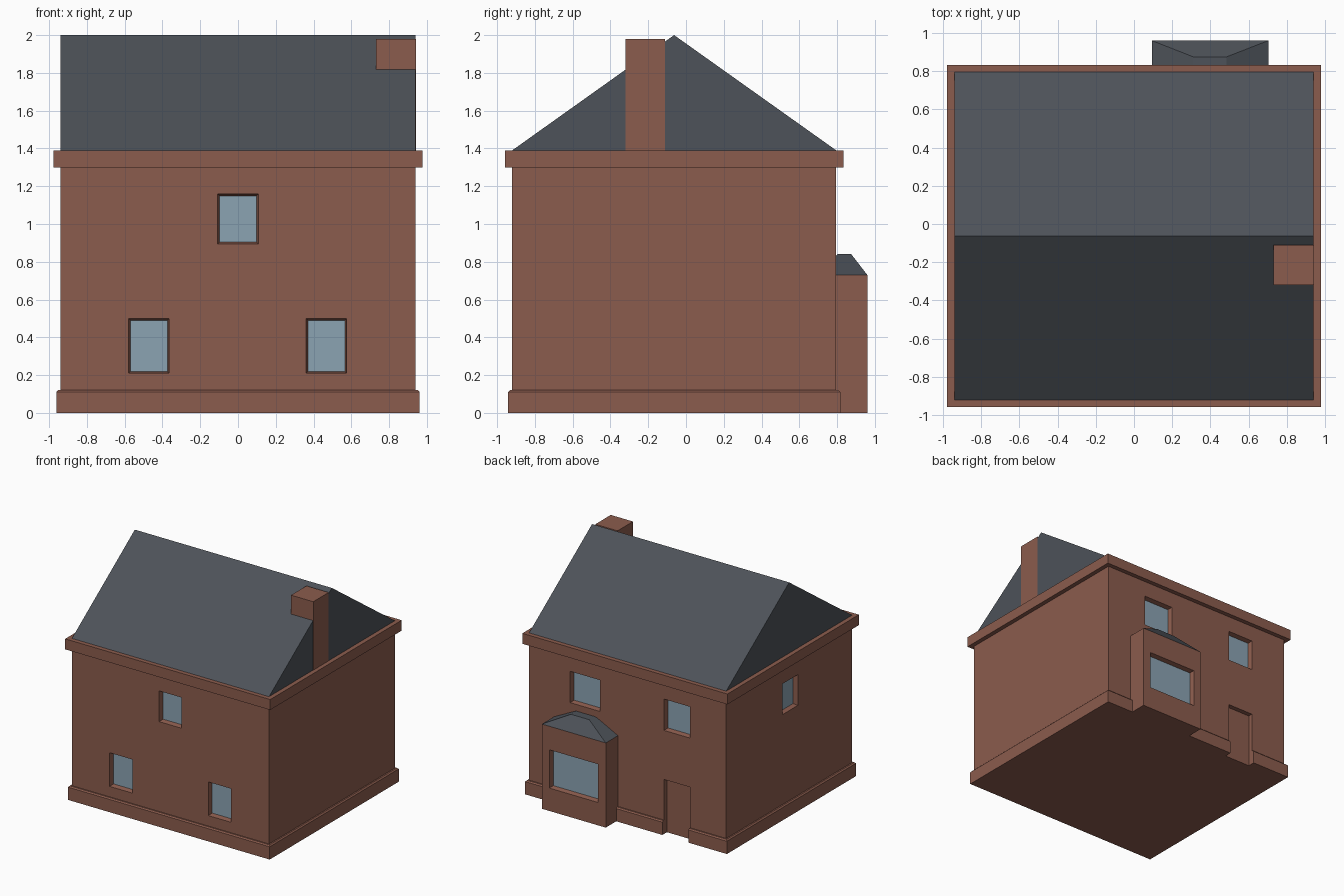
import bpy, bmesh
from math import radians
from mathutils import Matrix

if "Cube" in bpy.data.objects:
    bpy.data.objects.remove(bpy.data.objects["Cube"])


def material(name, rgb):
    m = bpy.data.materials.new(name)
    m.diffuse_color = (*rgb, 1)
    m.use_nodes = True
    m.node_tree.nodes["Principled BSDF"].inputs["Base Color"].default_value = m.diffuse_color
    return m


BRICK = material("brick", (0.26, 0.107, 0.075))
SLATE = material("slate", (0.075, 0.085, 0.1))
GLASS = material("glass", (0.26, 0.37, 0.45))


def loft(name, rings, mat=None, matrix=Matrix()):
    """Closed solid through rectangles given as (x0, x1, y0, y1, z)."""
    bm = bmesh.new()
    loops = [[bm.verts.new(p) for p in
              ((x0, y0, z), (x1, y0, z), (x1, y1, z), (x0, y1, z))]
             for x0, x1, y0, y1, z in rings]
    for a, b in zip(loops, loops[1:]):
        for i in range(4):
            j = (i + 1) % 4
            bm.faces.new((a[i], a[j], b[j], b[i]))
    bm.faces.new(loops[0][::-1])
    bm.faces.new(loops[-1])
    bmesh.ops.remove_doubles(bm, verts=bm.verts, dist=1e-5)
    bmesh.ops.recalc_face_normals(bm, faces=bm.faces)
    bm.transform(matrix)
    mesh = bpy.data.meshes.new(name)
    bm.to_mesh(mesh)
    bm.free()
    ob = bpy.data.objects.new(name, mesh)
    bpy.context.collection.objects.link(ob)
    if mat:
        mesh.materials.append(mat)
    return ob


def box(name, x0, x1, y0, y1, z0, z1, mat=None):
    return loft(name, [(x0, x1, y0, y1, z0), (x0, x1, y0, y1, z1)], mat)


def cut(ob, cutter):
    cutter.hide_render = True
    mod = ob.modifiers.new("opening", 'BOOLEAN')
    mod.object, mod.operation, mod.solver = cutter, 'DIFFERENCE', 'EXACT'
    dg = bpy.context.evaluated_depsgraph_get()
    mesh = bpy.data.meshes.new_from_object(ob.evaluated_get(dg))
    ob.modifiers.clear()
    ob.data = mesh
    bpy.data.objects.remove(cutter)


def window(wall, name, centre, width, height, turn):
    """Splayed recess with a glass pane; turn 0 faces the front."""
    m = (Matrix.Translation(centre) @ Matrix.Rotation(radians(turn), 4, 'Z')
         @ Matrix.Rotation(radians(90), 4, 'X'))

    def ring(inset, z):
        w, h = width / 2 - inset, height / 2 - inset
        return (-w, w, -h, h, z)
    cut(wall, loft("cutter", [ring(0.01, -0.04), ring(-0.005, 0.02)], None, m))
    loft(name, [ring(0.01, -0.041), ring(0.01, -0.038)], GLASS, m)


# Walls with plinth and cornice in one stepped solid
def outline(out, z):
    return (-0.94 - out, 0.94 + out, -0.92 - out, 0.795 + out, z)


walls = loft("walls", [outline(0.022, 0), outline(0.022, 0.11), outline(0.012, 0.12),
                       outline(0, 0.12), outline(0, 1.30), outline(0.038, 1.30),
                       outline(0.038, 1.39)], BRICK)

# Door recess
cut(walls, box("cutter", -0.595, -0.347, 0.755, 0.9, -0.1, 0.47))

# Windows: front, back and left side
window(walls, "front_window_left", (-0.472, -0.92, 0.355), 0.215, 0.29, 0)
window(walls, "front_window_right", (0.468, -0.92, 0.355), 0.215, 0.29, 0)
window(walls, "front_window_upper", (0, -0.92, 1.027), 0.215, 0.265, 0)
window(walls, "back_window_large", (0.405, 0.795, 1.028), 0.285, 0.27, 180)
window(walls, "back_window_small", (-0.471, 0.795, 1.028), 0.248, 0.27, 180)
window(walls, "side_window", (-0.94, -0.075, 1.027), 0.21, 0.265, -90)

# Gabled roof and chimney
loft("roof", [(-0.94, 0.94, -0.92, 0.795, 1.39), (-0.94, 0.94, -0.063, -0.063, 2.0)], SLATE)
box("chimney", 0.73, 0.942, -0.32, -0.11, 1.388, 1.98, BRICK)

# Bay with hipped roof
bay = box("bay", 0.093, 0.703, 0.71, 0.96, 0, 0.73, BRICK)
window(bay, "bay_window", (0.398, 0.96, 0.362), 0.465, 0.33, 180)
loft("bay_roof", [(0.093, 0.703, 0.71, 0.96, 0.73), (0.31, 0.485, 0.802, 0.875, 0.84)], SLATE)
